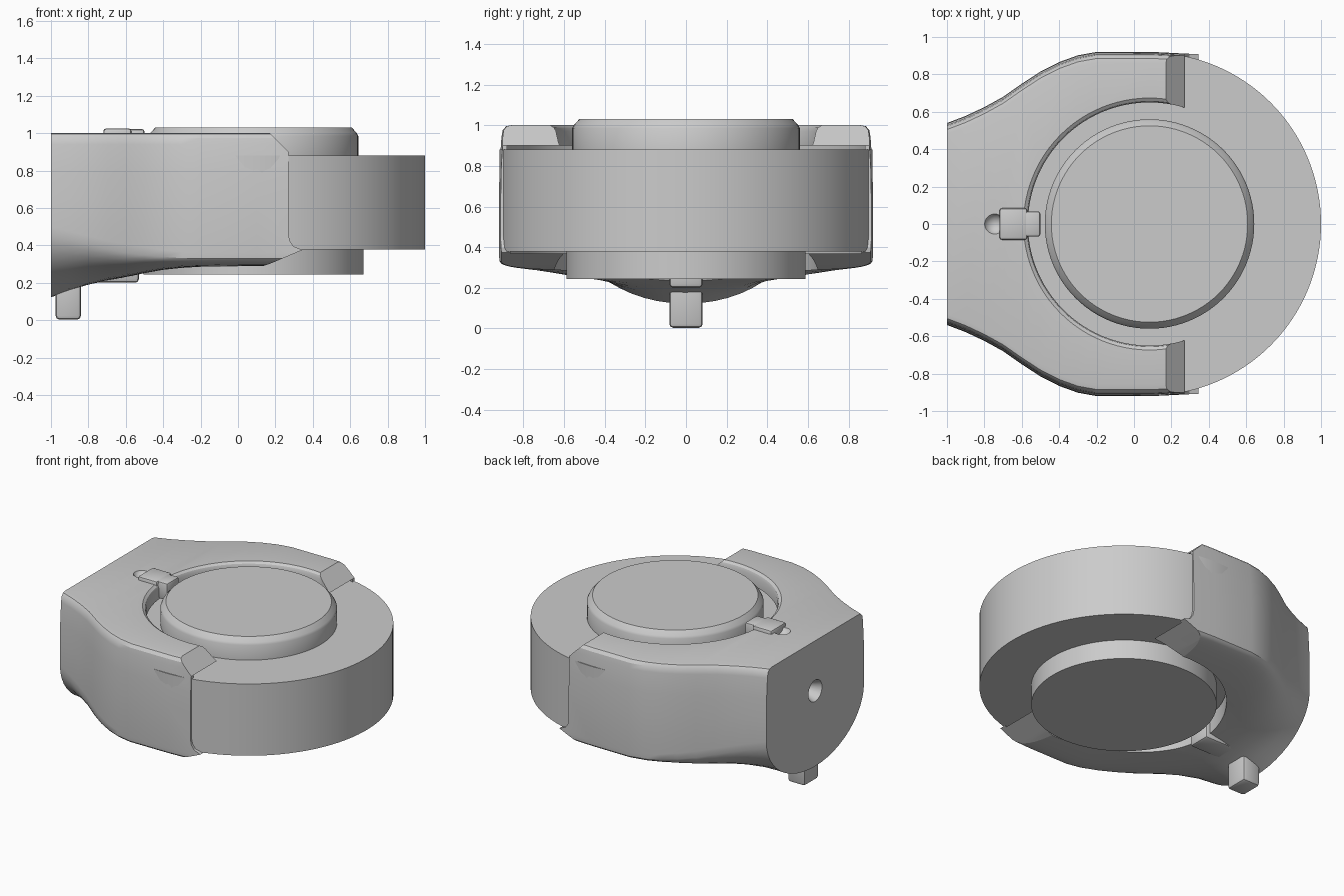
import bpy, bmesh, math

if "Cube" in bpy.data.objects:
    bpy.data.objects.remove(bpy.data.objects["Cube"])

CX = 0.083  # wheel axis


def finish(name, bm, angle=35):
    bmesh.ops.recalc_face_normals(bm, faces=bm.faces)
    me = bpy.data.meshes.new(name)
    bm.to_mesh(me)
    bm.free()
    ob = bpy.data.objects.new(name, me)
    bpy.context.collection.objects.link(ob)
    smooth(ob, angle)
    return ob


def smooth(ob, angle=35):
    bpy.ops.object.select_all(action='DESELECT')
    ob.select_set(True)
    bpy.context.view_layer.objects.active = ob
    bpy.ops.object.shade_smooth_by_angle(angle=math.radians(angle))


def skin(bm, rings, closed=False):
    """Bridge equal-length vertex rings; cap the two ends."""
    vs = [[bm.verts.new(p) for p in r] for r in rings]
    n = len(vs[0])
    for a, b in zip(vs, vs[1:]):
        for i in range(n):
            j = (i + 1) % n
            bm.faces.new((a[i], a[j], b[j], b[i]))
    bm.faces.new(vs[0])
    bm.faces.new(vs[-1])


def lathe(name, profile, seg=96):
    bm = bmesh.new()
    ang = [2 * math.pi * i / seg for i in range(seg)]
    skin(bm, [[(CX + r * math.cos(a), r * math.sin(a), z) for a in ang] for r, z in profile])
    return finish(name, bm)


def box(name, x0, x1, hy, z0, z1, bevel=0.015):
    bm = bmesh.new()
    skin(bm, [[(x0, -hy, z), (x1, -hy, z), (x1, hy, z), (x0, hy, z)] for z in (z0, z1)])
    bmesh.ops.bevel(bm, geom=bm.edges[:], offset=bevel, segments=2, profile=0.5, affect='EDGES')
    return finish(name, bm)


def section(x, w, zs, zb, n):
    """Yoke cross-section: flat top, slightly bulged sides, rounded belly."""
    half = [(w - 0.06, 1.0), (w - 0.035, 0.995), (w - 0.018, 0.975),
            (w - 0.012, 0.94), (w - 0.003, 0.8), (w, 0.65)]
    for i in range(13):
        t = math.pi / 2 * i / 12
        c, s = max(math.cos(t), 0), math.sin(t)
        half.append((w * c ** (2 / n) if i < 12 else 0.0, zs - (zs - zb) * s ** (2 / n)))
    ring = half + [(-y, z) for y, z in reversed(half[:-1])]
    return [(x, y, z) for y, z in ring]


# Wheel, hub cap and lower plate
lathe("wheel", [(0.917, 0.378), (0.917, 0.88)], 128)
lathe("hub_cap", [(0.56, 0.87), (0.56, 0.985), (0.552, 1.0), (0.525, 1.03)])
lathe("lower_plate", [(0.588, 0.243), (0.588, 0.39)])

# Yoke body lofted along x: x, half width, side end, belly height, squareness
stations = [(-1.0, 0.54, 0.50, 0.122, 2.0), (-0.9, 0.578, 0.475, 0.16, 2.1),
            (-0.8, 0.625, 0.45, 0.19, 2.3), (-0.7, 0.68, 0.425, 0.212, 2.6),
            (-0.6, 0.75, 0.405, 0.23, 3.0), (-0.5, 0.815, 0.39, 0.25, 3.4),
            (-0.4, 0.866, 0.375, 0.267, 3.8), (-0.3, 0.902, 0.365, 0.277, 4.2),
            (-0.2, 0.92, 0.36, 0.283, 4.5), (0.1, 0.92, 0.36, 0.285, 4.5),
            (0.4, 0.905, 0.36, 0.285, 4.5)]
bm = bmesh.new()
skin(bm, [section(*s) for s in stations])
yoke = finish("yoke", bm)

# Side profile that trims the fork tips
bm = bmesh.new()
tip = [(-2, 2), (0.17, 2), (0.17, 1.0), (0.27, 0.90), (0.27, 0.46), (0.277, 0.425),
       (0.297, 0.395), (0.345, 0.375), (0.18, 0.305), (0.08, 0.27), (0.08, -1), (-2, -1)]
skin(bm, [[(x, y, z) for x, z in tip] for y in (-2, 2)])
trim = finish("tip_trim_cutter", bm)

# Round opening with wheel pocket
opening = lathe("opening_cutter", [(0.65, -1), (0.65, 0.37), (0.9, 0.37), (0.9, 0.90),
                                   (0.65, 0.90), (0.65, 0.97), (0.657, 0.988),
                                   (0.675, 1.001), (0.675, 1.2)], 96)

# Cone recess in the flat end, small dimple behind the top latch
bm = bmesh.new()
ring = [2 * math.pi * i / 24 for i in range(24)]
skin(bm, [[(x, r * math.cos(a), 0.65 + r * math.sin(a)) for a in ring]
          for x, r in ((-1.05, 0.085), (-1.0, 0.075), (-0.9, 0.03))])
recess = finish("recess_cutter", bm)
bm = bmesh.new()
bmesh.ops.create_uvsphere(bm, u_segments=20, v_segments=12, radius=0.06)
bmesh.ops.translate(bm, verts=bm.verts, vec=(-0.745, 0, 1.025))
dimple = finish("dimple_cutter", bm)

for cutter, op in ((trim, 'INTERSECT'), (opening, 'DIFFERENCE'),
                   (recess, 'DIFFERENCE'), (dimple, 'DIFFERENCE')):
    m = yoke.modifiers.new(cutter.name, 'BOOLEAN')
    m.operation, m.object, m.solver = op, cutter, 'EXACT'
    cutter.hide_render = True
dg = bpy.context.evaluated_depsgraph_get()
baked = bpy.data.meshes.new_from_object(yoke.evaluated_get(dg))
yoke.modifiers.clear()
yoke.data = baked
for cutter in (trim, opening, recess, dimple):
    bpy.data.objects.remove(cutter)
smooth(yoke, 30)

# Top latch, bottom peg and the rib behind it
box("top_latch", -0.72, -0.57, 0.085, 0.92, 1.025)
box("latch_tongue", -0.60, -0.50, 0.068, 0.90, 1.022)
box("bottom_peg", -0.975, -0.84, 0.082, 0.003, 0.3, 0.02)
box("bottom_rib", -0.88, -0.53, 0.082, 0.2, 0.33, 0.02)
